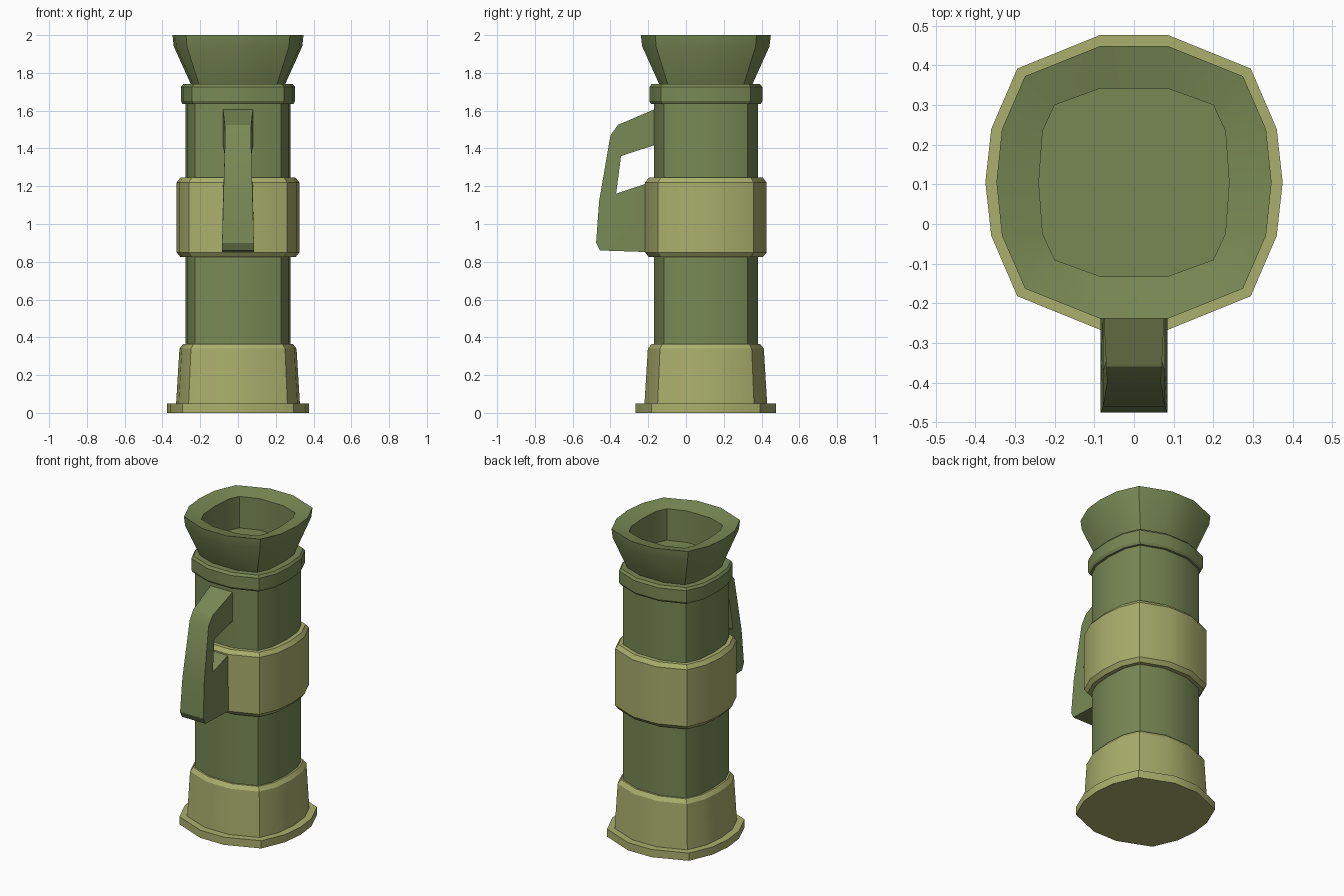
import bpy, bmesh, math

if "Cube" in bpy.data.objects:
    bpy.data.objects.remove(bpy.data.objects["Cube"])

CY = 0.105  # tube axis is set back because the handle juts forward


def material(name, color):
    m = bpy.data.materials.new(name)
    m.diffuse_color = (*color, 1)
    m.use_nodes = True
    m.node_tree.nodes["Principled BSDF"].inputs["Base Color"].default_value = m.diffuse_color
    return m


GREEN = material("green", (0.19, 0.25, 0.09))
OLIVE = material("olive", (0.40, 0.43, 0.15))


def section(r):
    # rounded-octagon outline: flats keep a fixed width, corners scale with r
    q = [(0.085, r - 0.003), (0.032 + 0.70 * r, 0.032 + 0.68 * r),
         (0.96 * r, 0.12 + 0.04 * r)]
    half = q + [(r, 0)] + [(x, -y) for x, y in reversed(q)]
    return half + [(-x, y) for x, y in reversed(half) if True]


def finish(bm, name, mat):
    bmesh.ops.recalc_face_normals(bm, faces=bm.faces)
    me = bpy.data.meshes.new(name)
    bm.to_mesh(me)
    bm.free()
    me.materials.append(mat)
    ob = bpy.data.objects.new(name, me)
    bpy.context.collection.objects.link(ob)
    bpy.ops.object.select_all(action='DESELECT')
    ob.select_set(True)
    bpy.context.view_layer.objects.active = ob
    bpy.ops.object.shade_smooth_by_angle(angle=math.radians(28))
    return ob


def stack(name, profile, mat):
    # skin a list of (radius, z) sections, capped at both ends
    bm = bmesh.new()
    rings = [[bm.verts.new((x, y + CY, z)) for x, y in section(r)] for r, z in profile]
    for a, b in zip(rings, rings[1:]):
        n = len(a)
        for i in range(n):
            j = (i + 1) % n
            bm.faces.new((a[i], a[j], b[j], b[i]))
    bm.faces.new(rings[0])
    bm.faces.new(rings[-1])
    return finish(bm, name, mat)


# Tube parts, bottom to top
stack("base_plate", [(0.375, 0), (0.375, 0.05), (0.32, 0.05)], OLIVE)
stack("base_cup", [(0.328, 0.045), (0.31, 0.34), (0.29, 0.365), (0.26, 0.365)], OLIVE)
stack("tube", [(0.278, 0.3), (0.278, 1.66)], GREEN)
stack("middle_band", [(0.26, 0.825), (0.305, 0.825), (0.325, 0.85),
                      (0.325, 1.22), (0.305, 1.245), (0.26, 1.245)], OLIVE)
stack("collar", [(0.26, 1.635), (0.293, 1.635), (0.302, 1.65), (0.302, 1.725),
                 (0.29, 1.74), (0.22, 1.74)], GREEN)
# Flared mouth with sloped lip and recessed floor
stack("flared_mouth", [(0.245, 1.73), (0.34, 1.94), (0.347, 2.0),
                       (0.24, 1.975), (0.24, 1.77)], GREEN)

# Handle: side profile (y, z, half width), split into cells
pts = [(-0.16, 1.61, 0.08), (-0.36, 1.525, 0.07), (-0.40, 1.47, 0.068),
       (-0.46, 1.12, 0.078), (-0.476, 0.90, 0.084), (-0.455, 0.86, 0.085),
       (-0.16, 0.85, 0.085), (-0.16, 1.23, 0.078), (-0.37, 1.16, 0.078),
       (-0.344, 1.36, 0.07), (-0.16, 1.42, 0.08)]
cells = [(0, 1, 9, 10), (1, 2, 9), (2, 3, 8, 9), (3, 4, 5, 8), (5, 6, 7, 8)]
bm = bmesh.new()
left, right = [[bm.verts.new((s * w, y, z)) for y, z, w in pts] for s in (-1, 1)]
for c in cells:
    bm.faces.new([left[i] for i in c])
    bm.faces.new([right[i] for i in reversed(c)])
for i in range(len(pts)):
    j = (i + 1) % len(pts)
    bm.faces.new((left[i], left[j], right[j], right[i]))
finish(bm, "handle", GREEN)
